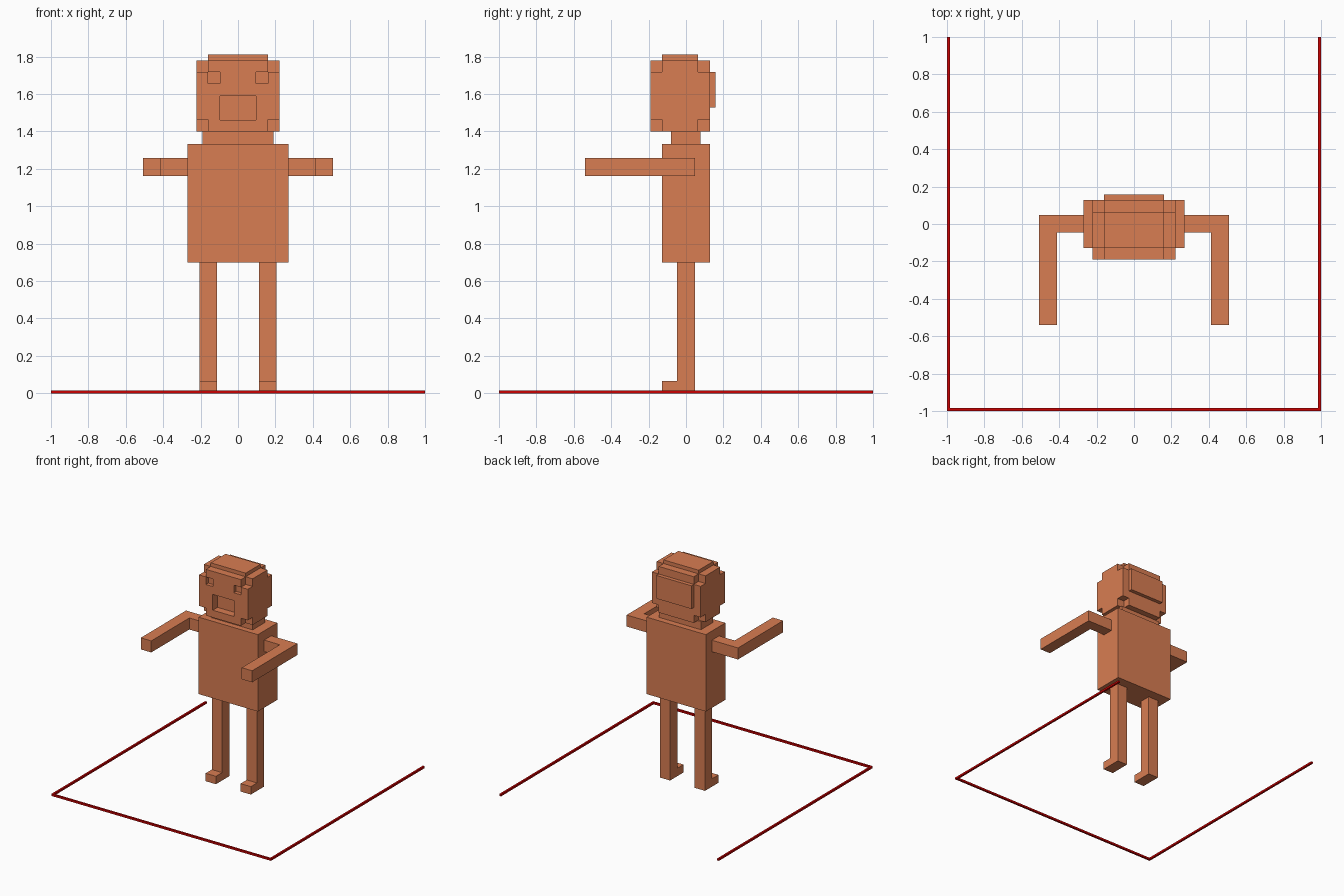
import bpy
import bmesh
import math
from itertools import product

cube = bpy.data.objects.get("Cube")
if cube:
    bpy.data.objects.remove(cube, do_unlink=True)


def material(name, rgb):
    m = bpy.data.materials.new(name)
    m.use_nodes = True
    m.diffuse_color = (*rgb, 1)
    m.node_tree.nodes["Principled BSDF"].inputs["Base Color"].default_value = (*rgb, 1)
    return m


clay = material("clay orange", (0.69, 0.205, 0.085))
red = material("red", (0.60, 0.0, 0.0))


def inside(p, box):
    return all(lo < c < hi for c, (lo, hi) in zip(p, box))


def mirror(boxes):
    return [((-x[1], -x[0]), y, z) for x, y, z in boxes]


def blocks(name, mat, adds, cuts=()):
    """One closed blocky mesh: the union of the add boxes minus the cut boxes.
    A box is ((x0, x1), (y0, y1), (z0, z1))."""
    grid = [sorted({v for b in (*adds, *cuts) for v in b[a]}) for a in range(3)]
    solid = set()
    for cell in product(*(range(len(g) - 1) for g in grid)):
        mid = [(g[i] + g[i + 1]) / 2 for g, i in zip(grid, cell)]
        if any(inside(mid, b) for b in adds) and not any(inside(mid, b) for b in cuts):
            solid.add(cell)

    bm = bmesh.new()
    verts = {}

    def vert(key):
        if key not in verts:
            verts[key] = bm.verts.new([g[i] for g, i in zip(grid, key)])
        return verts[key]

    # Keep only the cell walls that separate solid from empty
    for cell in solid:
        for axis, step in product(range(3), (0, 1)):
            near = list(cell)
            near[axis] += 1 if step else -1
            if tuple(near) in solid:
                continue
            u, v = (axis + 1) % 3, (axis + 2) % 3
            ring = []
            for du, dv in ((0, 0), (1, 0), (1, 1), (0, 1)):
                key = list(cell)
                key[axis] += step
                key[u] += du
                key[v] += dv
                ring.append(vert(tuple(key)))
            bm.faces.new(ring if step else ring[::-1])

    # Merge the flat walls into large faces
    bmesh.ops.dissolve_limit(bm, angle_limit=math.radians(1),
                             verts=bm.verts[:], edges=bm.edges[:])
    mesh = bpy.data.meshes.new(name)
    bm.to_mesh(mesh)
    bm.free()
    mesh.materials.append(mat)
    obj = bpy.data.objects.new(name, mesh)
    bpy.context.collection.objects.link(obj)
    return obj


# Head: notched corners, raised crown and back plate, sunken eyes and mouth
hx, hy, hz = (-0.222, 0.222), (-0.19, 0.127), (1.40, 1.78)
n = 0.0625
corners = [
    ((hx[0], hx[0] + n) if i == 0 else (hx[1] - n, hx[1]),
     (hy[0], hy[0] + n) if j == 0 else (hy[1] - n, hy[1]),
     (hz[0], hz[0] + n) if k == 0 else (hz[1] - n, hz[1]))
    for i, j, k in product((0, 1), repeat=3)]
eye = [((0.095, hx[1] - n), (hy[0], hy[0] + n / 2), (1.655, hz[1] - n))]
mouth = [((-0.097, 0.097), (hy[0], hy[0] + n), (1.46, 1.59))]
inner_x = (hx[0] + n, hx[1] - n)
crown = (inner_x, (hy[0] + n, hy[1] - n), (hz[1], 1.81))
back_plate = (inner_x, (hy[1], 0.158), (1.527, hz[1] - n))
blocks("head", clay, [(hx, hy, hz), crown, back_plate],
       corners + eye + mirror(eye) + mouth)

# Neck and torso
blocks("neck", clay, [((-0.19, 0.19), (-0.08, 0.077), (1.333, 1.40))])
blocks("torso", clay, [((-0.27, 0.27), (-0.127, 0.127), (0.70, 1.333))])

# Limbs: bent arms reaching forward, legs with short feet
arm = [((0.27, 0.507), (-0.045, 0.048), (1.162, 1.257)),
       ((0.412, 0.507), (-0.54, 0.048), (1.162, 1.257))]
leg = [((0.112, 0.206), (-0.047, 0.047), (0.0, 0.70)),
       ((0.112, 0.206), (-0.127, 0.047), (0.0, 0.065))]
for part, boxes in (("arm", arm), ("leg", leg)):
    blocks("left_" + part, clay, boxes)
    blocks("right_" + part, clay, mirror(boxes))

# Ground border, open at the back
t = 0.016
side = [((1 - t, 1), (-1, 1), (0, t))]
blocks("ground_border", red,
       side + mirror(side) + [((-1, 1), (-1, -1 + t), (0, t))])
